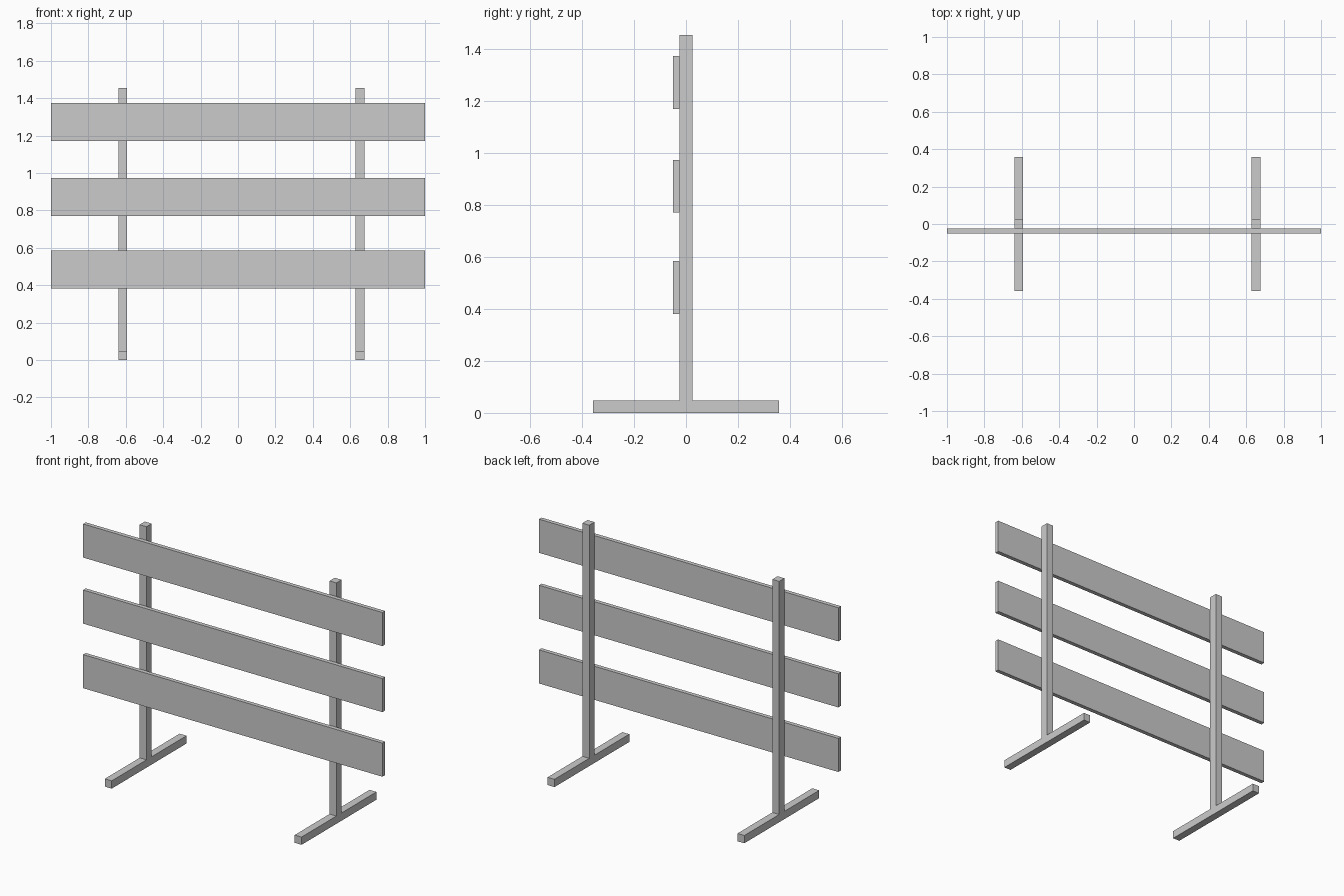
import bpy, bmesh
from mathutils import Vector

if "Cube" in bpy.data.objects:
    bpy.data.objects.remove(bpy.data.objects["Cube"])


def extruded(name, profile, x0, x1):
    """Extrude a closed (y, z) profile along x."""
    bm = bmesh.new()
    face = bm.faces.new([bm.verts.new((x0, y, z)) for y, z in profile])
    res = bmesh.ops.extrude_face_region(bm, geom=[face])
    verts = [g for g in res["geom"] if isinstance(g, bmesh.types.BMVert)]
    bmesh.ops.translate(bm, verts=verts, vec=Vector((x1 - x0, 0, 0)))
    bmesh.ops.recalc_face_normals(bm, faces=bm.faces)
    mesh = bpy.data.meshes.new(name)
    bm.to_mesh(mesh)
    bm.free()
    obj = bpy.data.objects.new(name, mesh)
    bpy.context.collection.objects.link(obj)
    return obj


# Upright posts with their feet, one inverted T each
FOOT, HALF, FOOT_TOP, POST_TOP = 0.357, 0.025, 0.047, 1.455
half_t = [(FOOT, 0), (FOOT, FOOT_TOP), (HALF, FOOT_TOP), (HALF, POST_TOP)]
tee = half_t + [(-y, z) for y, z in reversed(half_t)]
for side, x in (("left", -0.617), ("right", 0.652)):
    extruded(f"{side}_post_and_foot", tee, x - 0.023, x + 0.023)

# Planks fixed to the front of the posts
for side, z in (("lower", 0.381), ("middle", 0.771), ("upper", 1.17)):
    rect = [(-0.05, z), (-HALF, z), (-HALF, z + 0.203), (-0.05, z + 0.203)]
    extruded(f"{side}_plank", rect, -1, 1)
